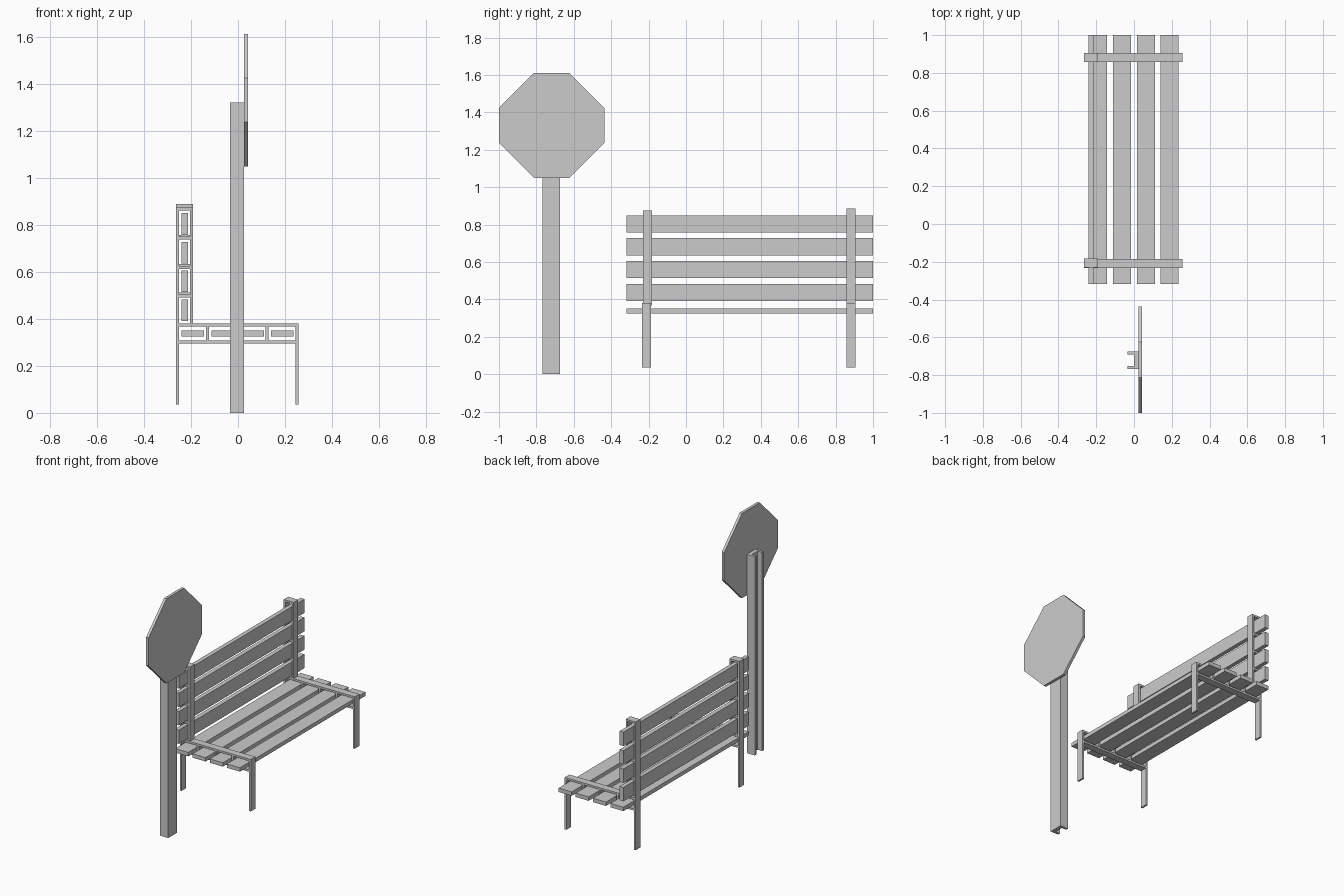
import bpy
import bmesh

if "Cube" in bpy.data.objects:
    bpy.data.objects.remove(bpy.data.objects["Cube"])


def prism(name, outline, offset):
    """Extrude a closed 3D outline along an offset vector."""
    bm = bmesh.new()
    face = bm.faces.new([bm.verts.new(p) for p in outline])
    new = bmesh.ops.extrude_face_region(bm, geom=[face])["geom"]
    verts = [g for g in new if isinstance(g, bmesh.types.BMVert)]
    bmesh.ops.translate(bm, verts=verts, vec=offset)
    bmesh.ops.recalc_face_normals(bm, faces=bm.faces)
    mesh = bpy.data.meshes.new(name)
    bm.to_mesh(mesh)
    bm.free()
    obj = bpy.data.objects.new(name, mesh)
    bpy.context.collection.objects.link(obj)
    return obj


def box(name, x, y, z):
    """Box from (min, max) ranges on each axis."""
    outline = [(x[0], y[0], z[0]), (x[1], y[0], z[0]),
               (x[1], y[1], z[0]), (x[0], y[1], z[0])]
    return prism(name, outline, (0, 0, z[1] - z[0]))


# Octagonal sign plate
cy, cz, r, e = -0.7185, 1.33, 0.2815, 0.0935
octagon = [(e, r), (r, e), (r, -e), (e, -r), (-e, -r), (-r, -e), (-r, e), (-e, r)]
prism("sign_plate", [(0.025, cy + a, cz + b) for a, b in octagon], (0.018, 0, 0))

# U-channel sign post, open towards -x
y0, y1, t = -0.768, -0.674, 0.017
channel = [(-0.034, y0), (0.025, y0), (0.025, y1), (-0.034, y1),
           (-0.034, y1 - t), (0.0, y1 - t), (0.0, y0 + t), (-0.034, y0 + t)]
prism("sign_post", [(x, y, 0) for x, y in channel], (0, 0, 1.32))

# Bench slats
SLAT_Y = (-0.317, 1.0)
for i, x in enumerate((-0.24, -0.112, 0.015, 0.14)):
    box(f"seat_slat_{i + 1}", (x, x + 0.096), SLAT_Y, (0.325, 0.351))
for i, z in enumerate((0.39, 0.513, 0.635, 0.757)):
    box(f"back_slat_{i + 1}", (-0.24, -0.212), SLAT_Y, (z, z + 0.092))

# Metal strap frames at both ends; the near backrest sits slightly lower
T = 0.013
XB, XF = -0.264, 0.258
for side, y, yb, dz in (("near", -0.234, -0.231, -0.013), ("far", 0.857, 0.857, 0.0)):
    seat_y, back_y = (y, y + 0.048), (yb, yb + 0.048)
    top = 0.887 + dz

    # Legs and seat straps
    box(f"{side}_front_leg", (XF - T, XF), seat_y, (0.035, 0.38))
    box(f"{side}_back_leg", (XB, XB + T), seat_y, (0.035, 0.38))
    box(f"{side}_seat_strap_top", (XB + T, XF - T), seat_y, (0.367, 0.38))
    box(f"{side}_seat_strap_bottom", (XB + T, XF - T), seat_y, (0.295, 0.308))
    for i, x in enumerate((-0.137, -0.007, 0.117)):
        box(f"{side}_seat_spacer_{i + 1}", (x, x + T), seat_y, (0.308, 0.367))

    # Backrest straps, cap and spacers
    box(f"{side}_back_strap_rear", (XB, XB + T), back_y, (0.38, top))
    box(f"{side}_back_strap_front", (-0.204, -0.191), back_y, (0.38 + dz, top))
    box(f"{side}_back_cap", (XB + T, -0.204), back_y, (top - T, top))
    for i, z in enumerate((0.498, 0.62, 0.744)):
        zz = z + dz * 0.6
        box(f"{side}_back_spacer_{i + 1}", (XB + T, -0.204), back_y, (zz, zz + T))
